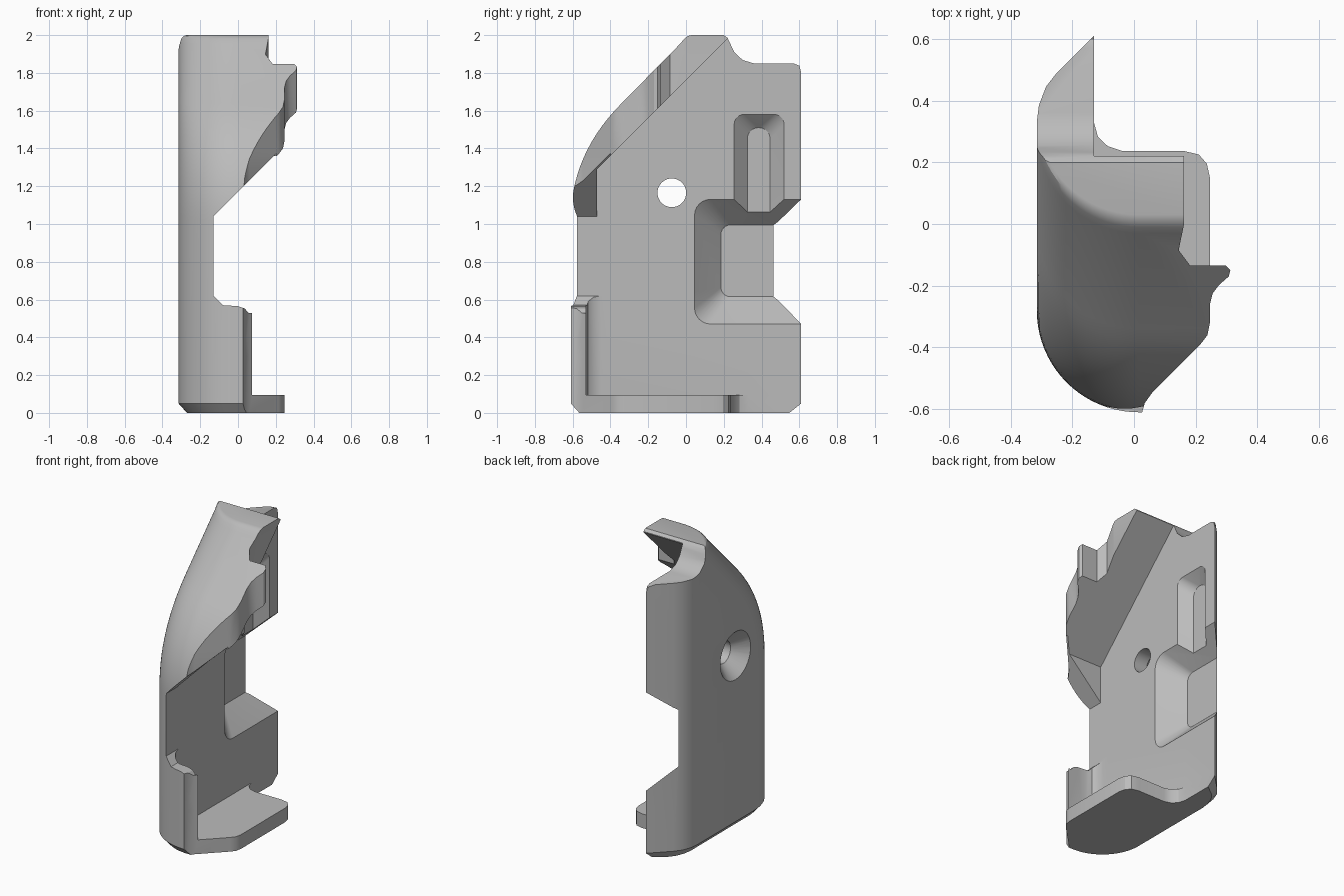
import bpy, bmesh, math

if "Cube" in bpy.data.objects:
    bpy.data.objects.remove(bpy.data.objects["Cube"])

grey = bpy.data.materials.new("plain grey")
grey.use_nodes = True
grey.diffuse_color = (0.5, 0.5, 0.5, 1)
grey.node_tree.nodes["Principled BSDF"].inputs["Base Color"].default_value = (0.5, 0.5, 0.5, 1)


def loft(name, loops):
    """Skin a stack of equal-length 3D loops and cap both ends."""
    bm = bmesh.new()
    rings = [[bm.verts.new(p) for p in loop] for loop in loops]
    n = len(rings[0])
    for a, b in zip(rings, rings[1:]):
        for i in range(n):
            j = (i + 1) % n
            bm.faces.new((a[i], a[j], b[j], b[i]))
    bm.faces.new(rings[0][::-1])
    bm.faces.new(rings[-1])
    bmesh.ops.recalc_face_normals(bm, faces=bm.faces)
    mesh = bpy.data.meshes.new(name)
    bm.to_mesh(mesh)
    bm.free()
    obj = bpy.data.objects.new(name, mesh)
    bpy.context.collection.objects.link(obj)
    return obj


def cut(body, loops):
    """Subtract a lofted solid from the body."""
    tool = loft("cutter", loops)
    tool.hide_render = True
    bpy.context.view_layer.objects.active = body
    mod = body.modifiers.new("cut", "BOOLEAN")
    mod.operation = "DIFFERENCE"
    mod.solver = "EXACT"
    mod.object = tool
    bpy.ops.object.modifier_apply(modifier=mod.name)
    bpy.data.objects.remove(tool)


def along_z(pts, lo, hi):
    return [[(x, y, z) for x, y in pts] for z in (lo, hi)]


def along_x(pts, lo, hi):
    return [[(x, y, z) for y, z in pts] for x in (lo, hi)]


def along_y(pts, lo, hi):
    return [[(x, y, z) for x, z in pts] for y in (lo, hi)]


def rounded(y0, y1, z0, z1, r, x):
    """Rounded rectangle loop at depth x."""
    loop = []
    corners = ((y1 - r, z1 - r), (y0 + r, z1 - r), (y0 + r, z0 + r), (y1 - r, z0 + r))
    for k, (cy, cz) in enumerate(corners):
        for i in range(7):
            a = math.pi / 2 * (k + i / 6)
            loop.append((x, cy + r * math.cos(a), cz + r * math.sin(a)))
    return loop


def circle(cy, cz, r, x):
    return [(x, cy + r * math.cos(i * math.pi / 20), cz + r * math.sin(i * math.pi / 20))
            for i in range(40)]


INNER = -0.13   # inner face of the side wall
OUT = -0.315    # outer face of the side wall
R = 0.33        # front corner radius


def ring(z, front, d=0):
    """Horizontal outline: round front corner, straight side, bevelled back."""
    pts = [(0.4, front + d)]
    for i in range(21):
        a = math.pi / 2 * i / 20
        pts.append((OUT + R - (R - d) * math.sin(a),
                    min(front + R - (R - d) * math.cos(a), 0.31)))
    pts += [(OUT + d, 0.33), (-0.308 + d, 0.385), (-0.285 + d, 0.445), (-0.25 + d, 0.49),
            (INNER, 0.61 - 1.4 * d), (0.4, 0.61 - 1.4 * d)]
    return [(x, y, z) for x, y in pts]


# Body: upright shell whose front bends back into a 45 degree slope
slices = [ring(0, -0.61, 0.045), ring(0.05, -0.61)]
for i in range(15):
    t = i / 14
    u = 1 - t
    slices.append(ring(1.02 * u * u + 1.37 * 2 * u * t + 1.64 * t * t,
                       -0.61 * (u * u + 2 * u * t) - 0.34 * t * t))
slices += [ring(1.955, -0.03), ring(1.98, -0.01), ring(1.995, 0.01), ring(2.0, 0.03)]
body = loft("shell_body", slices)

# Stepped back shoulder
cut(body, along_x([(0.2, 2.0), (0.22, 1.985), (0.232, 1.96), (0.255, 1.91), (0.3, 1.868),
                   (0.36, 1.85), (0.57, 1.85), (0.6, 1.838), (0.61, 1.8), (0.9, 1.8),
                   (0.9, 2.3), (0.2, 2.3)], -1, 1))

# Inside space under the sloping roof
cut(body, along_x([(-0.47, 0.64), (-0.47, 1.29), (0.22, 1.98), (0.22, 2.2),
                   (0.9, 2.2), (0.9, 0.64)], INNER, 1))

# Inside space above the floor plate, with the rounded root of the front post
cut(body, along_z([(INNER, 0.9), (INNER, -0.45), (-0.122, -0.49), (-0.1, -0.518),
                   (-0.06, -0.53), (1, -0.53), (1, 0.9)], 0.095, 0.7))

# Gap in the front lip between the post and the roof
cut(body, along_y([(INNER, 0.62), (-0.08, 0.57), (0.0, 0.565), (0.035, 0.553), (0.055, 0.53),
                   (0.6, 0.53), (0.6, 1.77), (INNER, 1.04)], -0.9, -0.4))

# Free edges of the roof and floor plate
front_edge = [(0.6, -0.9), (0.025, -0.9), (0.025, -0.615), (0.035, -0.58), (0.06, -0.545),
              (0.215, -0.39), (0.238, -0.36), (0.246, -0.32)]
roof_edge = front_edge + [(0.246, -0.26), (0.255, -0.225), (0.275, -0.198), (0.307, -0.17),
                          (0.312, -0.15), (0.298, -0.135), (0.182, -0.135), (0.145, -0.085),
                          (0.162, 0), (0.162, 0.9), (0.6, 0.9)]
plate_edge = front_edge + [(0.246, 0.15), (0.236, 0.195), (0.21, 0.225), (0.16, 0.237),
                           (-0.04, 0.237), (-0.085, 0.252), (-0.117, 0.283), (INNER, 0.33),
                           (INNER, 0.9), (0.6, 0.9)]
cut(body, along_z(roof_edge, 0.3, 3))
cut(body, along_z(plate_edge, -1, 0.4))

# Tapered pocket open to the back, and the slot above it
e = 0.02
cut(body, [rounded(0.045 - e, 0.95, 0.47 - e, 1.13 + e, 0.09, INNER + e),
           rounded(0.185, 0.95, 0.615, 0.995, 0.05, INNER - 0.14)])
cut(body, [rounded(0.255 - e, 0.52 + e, 0.9, 1.58 + e, 0.05, INNER + e),
           rounded(0.325, 0.445, 0.9, 1.51, 0.058, INNER - 0.07)])

# Screw hole with a countersink on the outside
hole = (-0.075, 1.165)
cut(body, [circle(*hole, 0.175, OUT - 0.015), circle(*hole, 0.076, OUT + 0.09),
           circle(*hole, 0.076, INNER + 0.1)])

# Finish
body.data.materials.clear()
body.data.materials.append(grey)
for p in body.data.polygons:
    p.material_index = 0
bpy.ops.object.select_all(action="DESELECT")
body.select_set(True)
bpy.context.view_layer.objects.active = body
bpy.ops.object.shade_smooth_by_angle(angle=math.radians(28))
